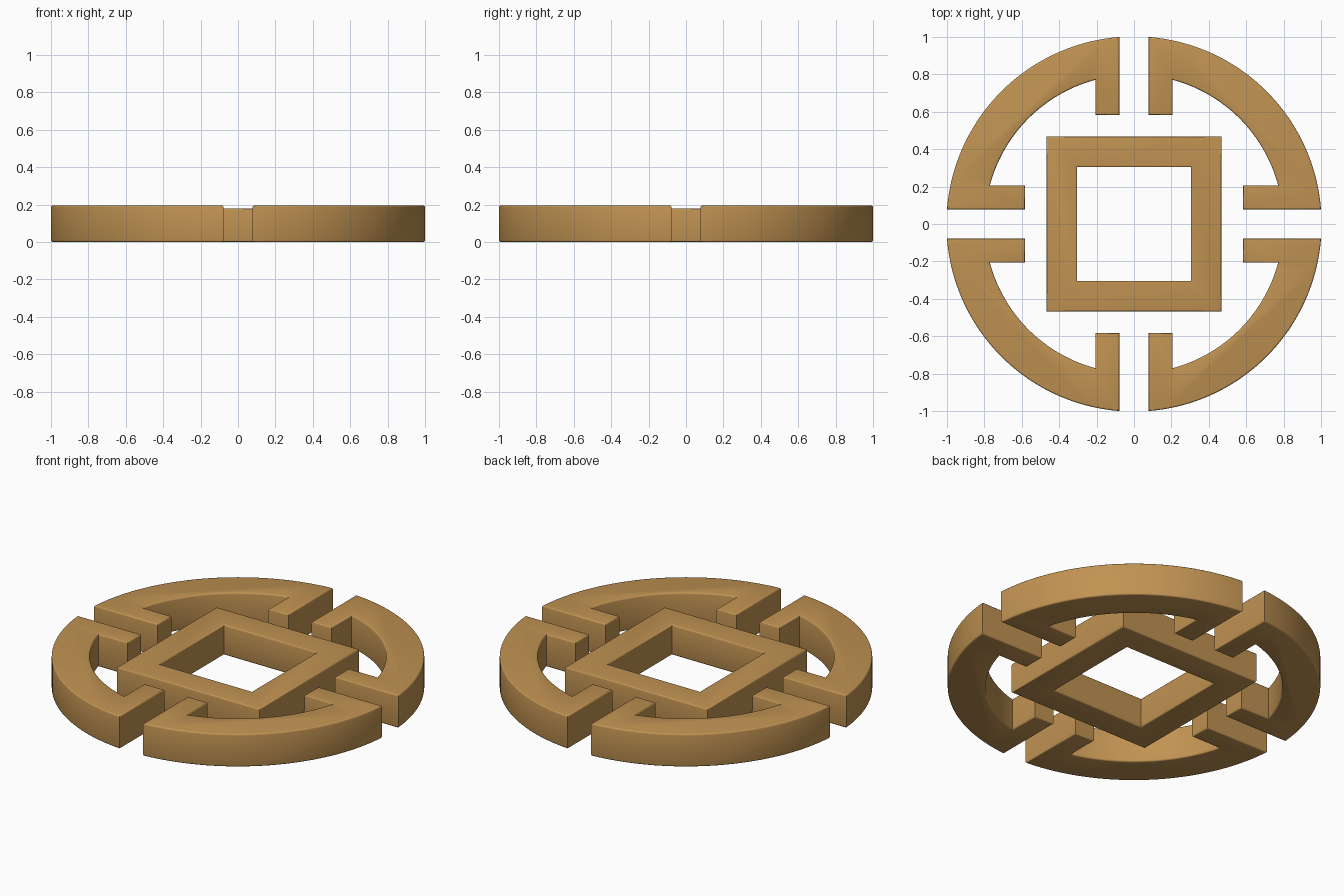
import bpy, bmesh, math

if "Cube" in bpy.data.objects:
    bpy.data.objects.remove(bpy.data.objects["Cube"])

wood = bpy.data.materials.new("golden brown")
wood.diffuse_color = (0.53, 0.29, 0.085, 1)
wood.use_nodes = True
wood.node_tree.nodes["Principled BSDF"].inputs["Base Color"].default_value = wood.diffuse_color

GAP, STUB, END = 0.077, 0.207, 0.582   # gap half-width, prong outer side, prong tip
R_OUT, R_IN = 1.003, 0.798


def arc(r, a0, a1, n):
    return [(r * math.cos(a0 + (a1 - a0) * i / n), r * math.sin(a0 + (a1 - a0) * i / n))
            for i in range(n + 1)]


def finish(name, bm, bevel):
    # soften the top and bottom rims
    bmesh.ops.recalc_face_normals(bm, faces=bm.faces)
    rims = [e for e in bm.edges if abs(e.verts[0].co.z - e.verts[1].co.z) < 1e-5
            and e.calc_face_angle(0) > 1]
    bmesh.ops.bevel(bm, geom=rims, offset=bevel, segments=3, profile=0.5, affect='EDGES')
    me = bpy.data.meshes.new(name)
    bm.to_mesh(me)
    bm.free()
    me.materials.append(wood)
    ob = bpy.data.objects.new(name, me)
    bpy.context.collection.objects.link(ob)
    bpy.ops.object.select_all(action='DESELECT')
    ob.select_set(True)
    bpy.context.view_layer.objects.active = ob
    bpy.ops.object.shade_smooth_by_angle(angle=math.radians(35))
    return ob


# Ring quarter with two inward prongs, repeated four times
ao, ai = math.asin(GAP / R_OUT), math.asin(STUB / R_IN)
outline = arc(R_OUT, ao, math.pi / 2 - ao, 40)
outline += [(GAP, END), (STUB, END)]
outline += arc(R_IN, math.pi / 2 - ai, ai, 32)
outline += [(END, STUB), (END, GAP)]
for k in range(4):
    c, s = [(1, 0), (0, 1), (-1, 0), (0, -1)][k]
    bm = bmesh.new()
    face = bm.faces.new([bm.verts.new((x * c - y * s, x * s + y * c, 0)) for x, y in outline])
    ext = bmesh.ops.extrude_face_region(bm, geom=[face], use_keep_orig=True)
    for g in ext["geom"]:
        if isinstance(g, bmesh.types.BMVert):
            g.co.z = 0.195
    finish(f"ring_quarter_{k + 1}", bm, 0.009)

# Square frame in the middle, slightly lower than the ring
bm = bmesh.new()
corners = [(1, 1), (-1, 1), (-1, -1), (1, -1)]
loops = [[bm.verts.new((x * h, y * h, z)) for x, y in corners]
         for h, z in ((0.468, 0), (0.468, 0.18), (0.304, 0.18), (0.304, 0))]
for a in range(4):
    p, q = loops[a], loops[(a + 1) % 4]
    for i in range(4):
        j = (i + 1) % 4
        bm.faces.new((p[i], p[j], q[j], q[i]))
finish("square_frame", bm, 0.009)
